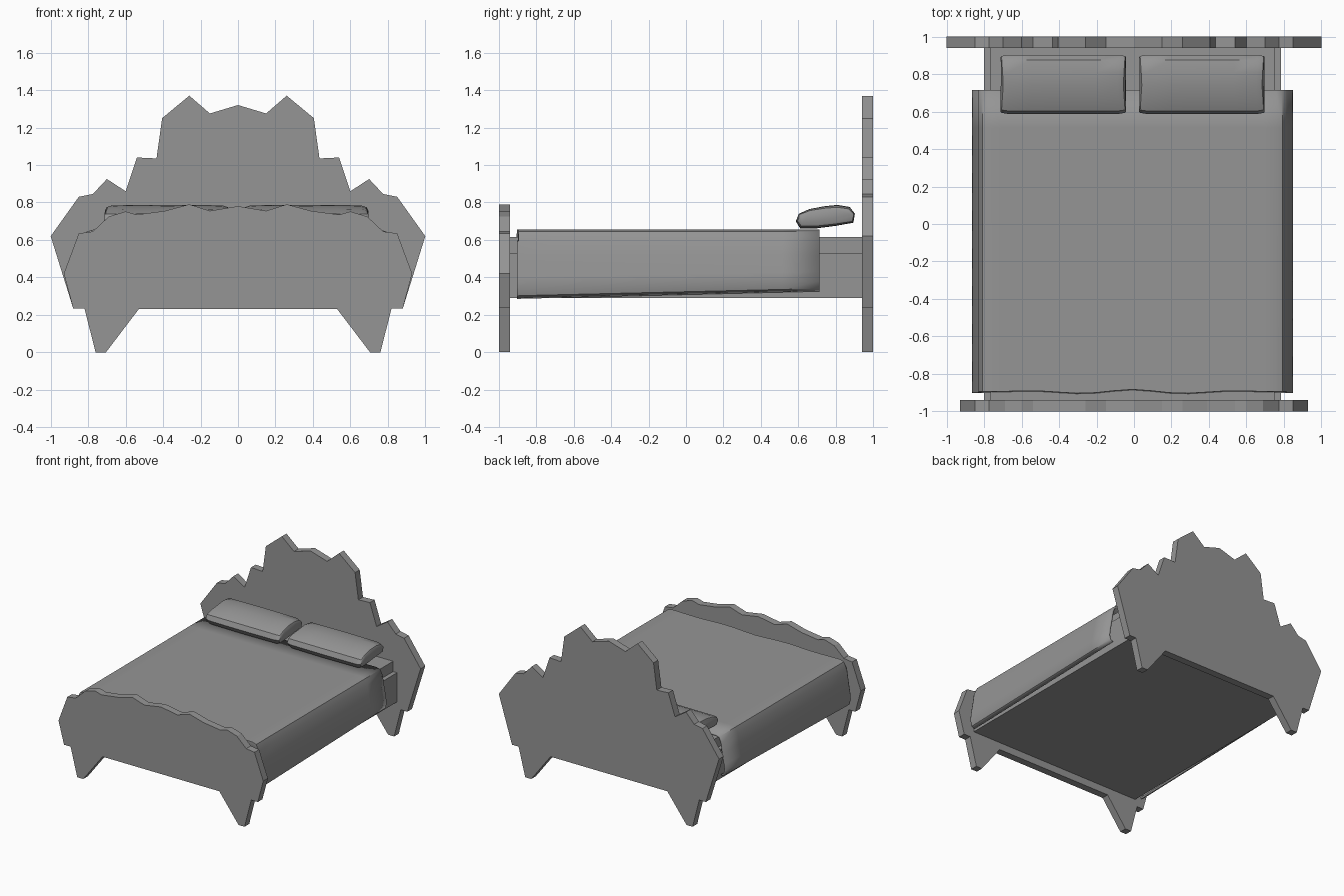
import bpy, bmesh, math

cube = bpy.data.objects.get("Cube")
if cube:
    bpy.data.objects.remove(cube, do_unlink=True)

grey = bpy.data.materials.new("plain grey")
grey.use_nodes = True
grey.diffuse_color = (0.3, 0.3, 0.3, 1)
grey.node_tree.nodes["Principled BSDF"].inputs["Base Color"].default_value = grey.diffuse_color

SHIFT = -0.0075  # bedding sits slightly off centre


def finish(name, bm, smooth=None):
    bmesh.ops.recalc_face_normals(bm, faces=bm.faces)
    mesh = bpy.data.meshes.new(name)
    bm.to_mesh(mesh)
    bm.free()
    mesh.materials.append(grey)
    ob = bpy.data.objects.new(name, mesh)
    bpy.context.collection.objects.link(ob)
    if smooth:
        bpy.ops.object.select_all(action="DESELECT")
        ob.select_set(True)
        bpy.context.view_layer.objects.active = ob
        bpy.ops.object.shade_smooth_by_angle(angle=math.radians(smooth))
    return ob


def board(name, half, y0, y1):
    """Mirror a half outline (top centre to foot) and extrude it along y."""
    outline = half + [(-x, z) for x, z in reversed(half) if x > 0]
    bm = bmesh.new()
    face = bm.faces.new([bm.verts.new((x, y0, z)) for x, z in outline])
    out = bmesh.ops.extrude_face_region(bm, geom=[face])
    moved = [v for v in out["geom"] if isinstance(v, bmesh.types.BMVert)]
    bmesh.ops.translate(bm, verts=moved, vec=(0, y1 - y0, 0))
    return finish(name, bm)


def box(name, half_width, y0, y1, z0, z1):
    bm = bmesh.new()
    bmesh.ops.create_cube(bm, size=1)
    for v in bm.verts:
        v.co = (SHIFT + v.co.x * 2 * half_width,
                y0 + (v.co.y + 0.5) * (y1 - y0), z0 + (v.co.z + 0.5) * (z1 - z0))
    return finish(name, bm)


def loft(name, rings, closed, smooth):
    """Join matching rows of points, capping the ends of closed rings."""
    bm = bmesh.new()
    rows = [[bm.verts.new(p) for p in ring] for ring in rings]
    n = len(rows[0])
    for a, b in zip(rows, rows[1:]):
        for i in range(n if closed else n - 1):
            j = (i + 1) % n
            bm.faces.new((a[i], a[j], b[j], b[i]))
    if closed:
        bm.faces.new(rows[0])
        bm.faces.new(rows[-1])
    return finish(name, bm, smooth)


# Carved end boards share the same legs
legs = [(0.88, 0.235), (0.82, 0.235), (0.76, 0), (0.705, 0), (0.53, 0.23)]
head_top = [(0, 1.32), (0.15, 1.275), (0.26, 1.37), (0.405, 1.25), (0.435, 1.035),
            (0.54, 1.04), (0.6, 0.86), (0.7, 0.925), (0.775, 0.845), (0.85, 0.83), (1, 0.62)]
foot_top = [(0, 0.78), (0.15, 0.755), (0.26, 0.79), (0.39, 0.755), (0.54, 0.735),
            (0.6, 0.752), (0.69, 0.725), (0.775, 0.645), (0.85, 0.635), (0.93, 0.42)]
board("headboard", head_top + legs, 0.94, 1)
board("footboard", foot_top + legs, -1, -0.94)

# Bed frame and mattress
box("bed_frame", 0.793, -0.94, 0.94, 0.29, 0.53)
box("mattress", 0.758, -0.94, 0.94, 0.53, 0.615)

# Blanket: flat top, bowed sides that hang lower towards the foot, wavy foot edge
drape = [(0.765, 0.655), (0.8, 0.645), (0.822, 0.6), (0.835, 0.52), (0.852, 0.43),
         (0.857, 0.38), (0.845, 0.34), (0.82, 0.325)]
across = [(-x, z) for x, z in reversed(drape)]
across += [(x / 10, 0.655) for x in range(-7, 8)] + drape


def blanket_row(t, edge):
    row = []
    for x, z in across:
        drop = max(0, 0.655 - z) / 0.33
        y = 0.715 - 1.61 * t
        if edge and abs(x) < 0.76:
            y += 0.012 * math.cos(x * 11) * (1 - abs(x))
        row.append((x + SHIFT, y, z - 0.04 * t * drop))
    return row


rows = [blanket_row(t / 8, t == 8) for t in range(9)]
rows.append([(x, y - 0.008, z - 0.1 if z > 0.64 else z) for x, y, z in rows[-1]])
cover = loft("blanket", rows, False, 35)
thick = cover.modifiers.new("thickness", "SOLIDIFY")
thick.thickness = 0.015
thick.offset = -1

# Pillows: side profile lofted across the width, pinched at both ends
profile = [(0.587, 0.7), (0.603, 0.74), (0.66, 0.765), (0.74, 0.78), (0.81, 0.787),
           (0.875, 0.776), (0.903, 0.74), (0.895, 0.692), (0.8, 0.675), (0.7, 0.662), (0.61, 0.662)]
stations = [(-0.325, 0.6), (-0.32, 0.8), (-0.29, 0.96), (-0.17, 0.98),
            (0, 1), (0.17, 0.98), (0.29, 0.96), (0.32, 0.8), (0.325, 0.6)]
for side, cx in (("right", -0.37), ("left", 0.37)):
    rings = []
    for sx, s in stations:
        ring = []
        for y, z in profile:
            flare = 1 + 0.03 * abs(y - 0.75) / 0.15
            ring.append((cx + SHIFT + sx * flare,
                         0.75 + (y - 0.75) * (0.8 + 0.2 * s), 0.725 + (z - 0.725) * s))
        rings.append(ring)
    loft(side + "_pillow", rings, True, 40)
